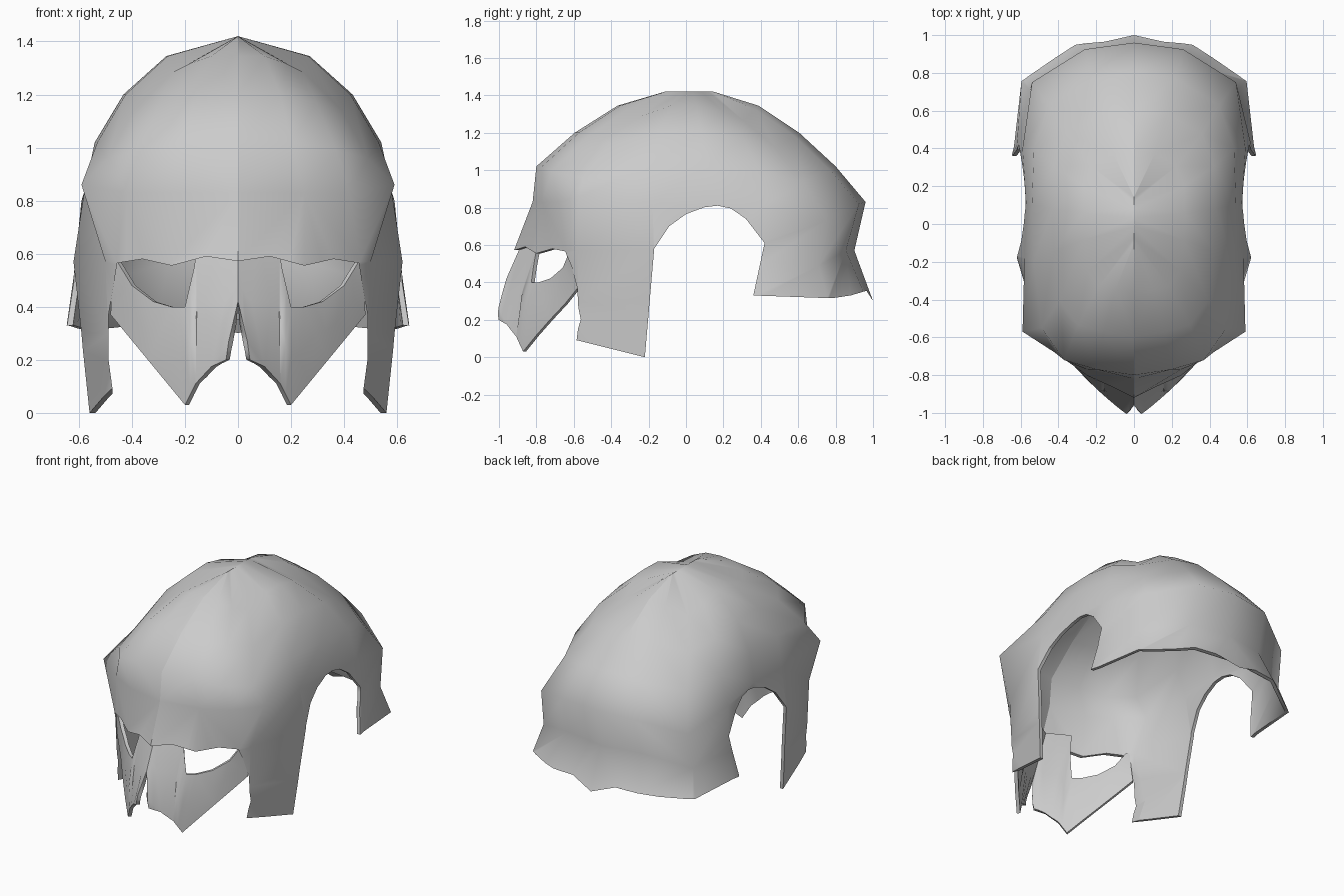
import bpy
import bmesh
import math

cube = bpy.data.objects.get("Cube")
if cube:
    bpy.data.objects.remove(cube, do_unlink=True)

THICK = 0.022

steel = bpy.data.materials.new("plain grey steel")
steel.use_nodes = True
steel.diffuse_color = (0.6, 0.6, 0.6, 1)
steel.node_tree.nodes["Principled BSDF"].inputs["Base Color"].default_value = (0.6, 0.6, 0.6, 1)


def finish(bm, name):
    mesh = bpy.data.meshes.new(name)
    bm.to_mesh(mesh)
    bm.free()
    obj = bpy.data.objects.new(name, mesh)
    bpy.context.collection.objects.link(obj)
    return obj


def prism(name, points, axis, low, high):
    """Closed cutter: outline in the plane across the axis, run from low to high."""
    bm = bmesh.new()
    place = {"x": lambda a, b: (low, a, b), "y": lambda a, b: (a, low, b)}[axis]
    face = bm.faces.new([bm.verts.new(place(a, b)) for a, b in points])
    ext = bmesh.ops.extrude_face_region(bm, geom=[face])
    run = high - low
    vec = (run, 0, 0) if axis == "x" else (0, run, 0)
    bmesh.ops.translate(bm, vec=vec, verts=[v for v in ext["geom"] if isinstance(v, bmesh.types.BMVert)])
    bmesh.ops.recalc_face_normals(bm, faces=bm.faces)
    obj = finish(bm, name)
    obj.hide_render = True
    return obj


def complete(obj, cutters=()):
    """Mirror the half, thicken it inward, cut the openings and shade it."""
    obj.data.materials.append(steel)
    mirror = obj.modifiers.new("mirror", "MIRROR")
    mirror.use_axis = (True, False, False)
    solid = obj.modifiers.new("thickness", "SOLIDIFY")
    solid.thickness = THICK
    solid.offset = -1
    for cutter in cutters:
        cut = obj.modifiers.new(cutter.name, "BOOLEAN")
        cut.operation = "DIFFERENCE"
        cut.solver = "EXACT"
        cut.object = cutter
    bpy.ops.object.select_all(action="DESELECT")
    obj.select_set(True)
    bpy.context.view_layer.objects.active = obj
    bpy.ops.object.convert(target="MESH")
    bpy.ops.object.shade_smooth_by_angle(angle=math.radians(70))
    for cutter in cutters:
        bpy.data.objects.remove(cutter, do_unlink=True)


# Helmet shell: half outlines by height, each from front centre to back centre;
# a third value raises or lowers that point from its ring
cheek = [(0, -.95), (.25, -.82), (.4, -.68), (.47, -.58), (.56, -.2),
         (.6, .1), (.65, .36), (.61, .77), (.33, .98), (0, 1.01)]
flare = [(0, -.95), (.25, -.82), (.4, -.68), (.49, -.575), (.59, -.2),
         (.6, .1), (.65, .36), (.6, .76), (.32, .97), (0, 1)]
brow = [(0, -.92), (.25, -.8), (.46, -.64), (.5, -.58), (.62, -.18),
        (.6, .1), (.62, .42, -.06), (.55, .71, -.08), (.27, .855), (0, .9)]
temple = [(0, -.82), (.25, -.77), (.42, -.68), (.59, -.57, .03), (.58, -.18),
          (.57, .1), (.59, .4, -.03), (.54, .75, -.1), (.26, .925, -.01), (0, .96)]
crown = [(0, -.8), (.2, -.77), (.37, -.72, -.03), (.49, -.55, -.06), (.53, -.2),
         (.54, .1), (.53, .4, -.03), (.45, .63, -.08), (.22, .77, -.02), (0, .8)]


def shrink(outline, across, along):
    return [(x * across, .02 + (y - .02) * along, *dz) for x, y, *dz in outline]


top_line = [(0, y) for x, y, *dz in shrink(crown, 0, .16)]
rings = [(-.05, cheek), (.3, flare), (.57, brow), (.83, temple), (1.02, crown),
         (1.2, shrink(crown, .8, .75)), (1.345, shrink(crown, .5, .47)), (1.42, top_line)]

bm = bmesh.new()
rows = [[bm.verts.new((x, y, z + sum(dz))) for x, y, *dz in outline] for z, outline in rings]
for low, high in zip(rows, rows[1:]):
    for i in range(len(low) - 1):
        bm.faces.new((low[i], low[i + 1], high[i + 1], high[i]))
# Crisp centre ridge over the front and top
for edge in bm.edges:
    if all(abs(v.co.x) < .001 and v.co.y < .65 for v in edge.verts):
        edge.smooth = False
shell = finish(bm, "helmet_shell")

# Ear arches together with the lower rim, cut from the side
side_cut = prism("side_cutter", [
    (-.22, 0), (-.58, .09), (-1.3, .09), (-1.3, -.2), (1.2, -.2), (1.2, .29),
    (1, .3), (.965, .355), (.88, .33), (.78, .315), (.36, .33), (.42, .61), (.32, .74),
    (.24, .795), (.17, .81), (.1, .802), (0, .765), (-.09, .7), (-.17, .58)], "x", -1, 1)

# Face opening with the wavy brow edge, cut from the front
edge = [(0, .572), (.12, .59), (.25, .555), (.36, .58), (.455, .565),
        (.488, .37), (.488, .2), (.473, .09), (.473, -.3)]
front_cut = prism("front_cutter", edge + [(-x, z) for x, z in reversed(edge[1:])], "y", -1.3, -.3)
complete(shell, [side_cut, front_cut])

# Face mask: nose guard, eye openings and pointed cheek plates
outline = [(0, .66), (.15, .66), (.165, .55), (.2, .4), (.25, .4), (.32, .42),
           (.4, .48), (.455, .57), (.475, .57), (.48, .37), (.34, .2), (.2, .03),
           (.16, .11), (.1, .175), (.045, .2), (.035, .27), (0, .42)]


def mask_depth(x, z):
    k = min((.58 - z) / .33, 1)
    top = -.89 + .58 * x
    bottom = -1.035 + .7 * x + .6 * x * x
    return top + (bottom - top) * k


bm = bmesh.new()
bm.faces.new([bm.verts.new((x, 0, z)) for x, z in reversed(outline)])
bmesh.ops.triangulate(bm, faces=bm.faces[:])
bmesh.ops.subdivide_edges(bm, edges=bm.edges[:], cuts=1, use_grid_fill=True)
for v in bm.verts:
    v.co.y = mask_depth(v.co.x, v.co.z)
for e in bm.edges:
    if all(abs(v.co.x) < .001 for v in e.verts):
        e.smooth = False
complete(finish(bm, "face_mask"))
